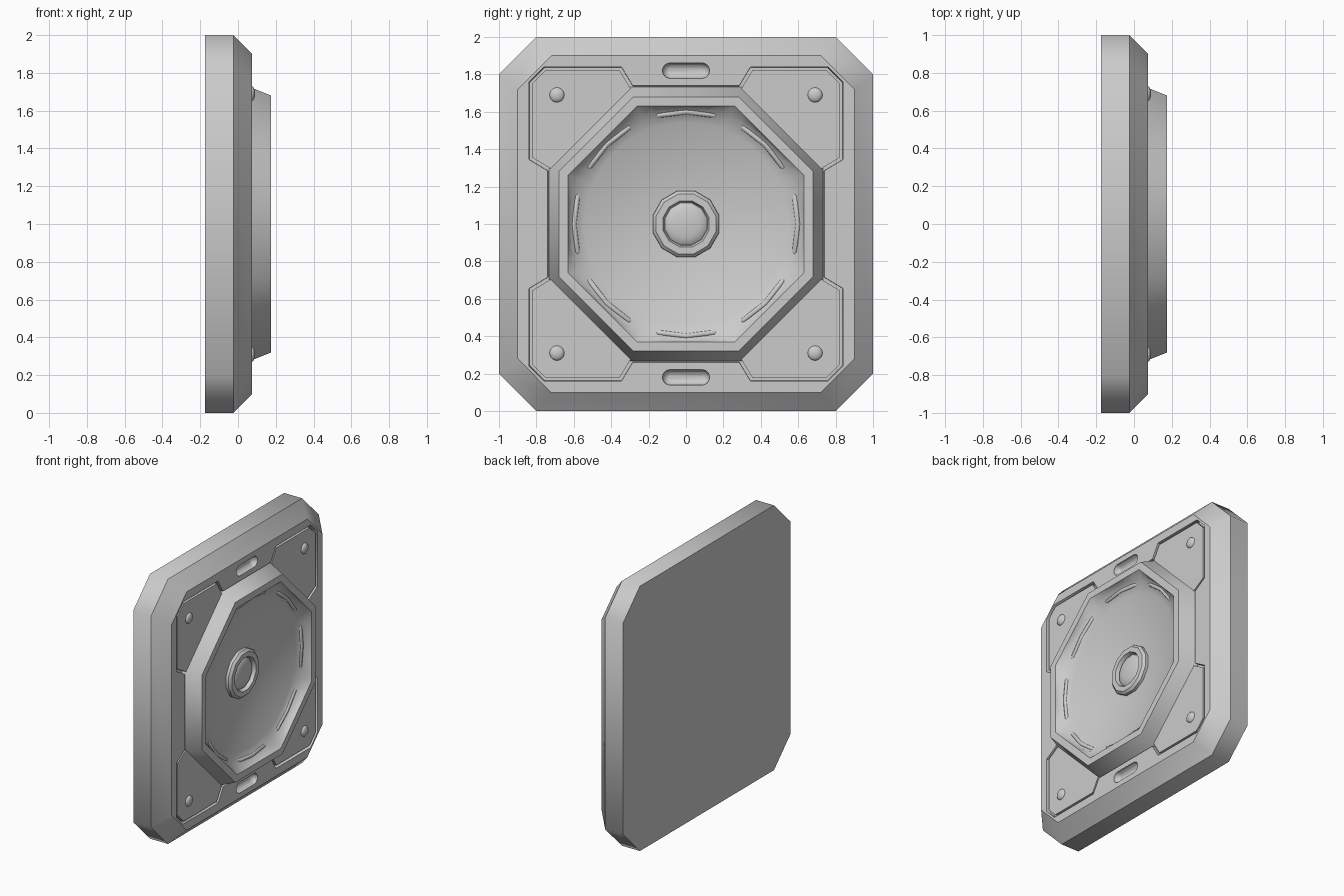
import bpy, bmesh, math
from math import sin, cos, pi, radians

old = bpy.data.objects.get("Cube")
if old:
    bpy.data.objects.remove(old)

grey = bpy.data.materials.new("light grey")
grey.use_nodes = True
GREY = (0.6, 0.6, 0.6, 1)
grey.diffuse_color = GREY
grey.node_tree.nodes["Principled BSDF"].inputs["Base Color"].default_value = GREY


def ngon(n, r, phase=0.0):
    return [(r * cos(phase + 2 * pi * i / n), r * sin(phase + 2 * pi * i / n)) for i in range(n)]


def octagon(apothem):
    return ngon(8, apothem / cos(pi / 8), pi / 8)


def scaled(points, s):
    return [(y * s, z * s) for y, z in points]


def four_way(quarter):
    """Mirror a first-quadrant outline into all four quadrants, in order round the loop."""
    top = quarter[::-1] + [(-y, z) for y, z in quarter]
    return top + [(-y, -z) for y, z in top]


def loft(name, rings, caps=(True, True), sharp_rings=True, centre=(0, 0)):
    """Skin outlines (points, x) that lie in the y-z plane, stacked along x."""
    bm = bmesh.new()
    rows = [[bm.verts.new((x, y + centre[0], z + 1 + centre[1])) for y, z in pts] for pts, x in rings]
    n = len(rows[0])
    for a, b in zip(rows, rows[1:]):
        for i in range(n):
            j = (i + 1) % n
            bm.faces.new((a[i], a[j], b[j], b[i]))
    for row, cap in zip((rows[0], rows[-1]), caps):
        if cap:
            bm.faces.new(row)
    if sharp_rings:
        for row in rows:
            for i in range(n):
                e = bm.edges.get((row[i], row[(i + 1) % n]))
                if e:
                    e.smooth = False
    bmesh.ops.recalc_face_normals(bm, faces=bm.faces)
    mesh = bpy.data.meshes.new(name)
    bm.to_mesh(mesh)
    bm.free()
    mesh.materials.append(grey)
    ob = bpy.data.objects.new(name, mesh)
    bpy.context.collection.objects.link(ob)
    return ob


def cut(target, cutter):
    mod = target.modifiers.new("cut", "BOOLEAN")
    mod.operation, mod.object, mod.solver = "DIFFERENCE", cutter, "EXACT"
    deps = bpy.context.evaluated_depsgraph_get()
    mesh = bpy.data.meshes.new_from_object(target.evaluated_get(deps))
    target.modifiers.clear()
    target.data = mesh
    bpy.data.objects.remove(cutter)


def smooth(ob, angle):
    bpy.ops.object.select_all(action="DESELECT")
    ob.select_set(True)
    bpy.context.view_layer.objects.active = ob
    bpy.ops.object.shade_smooth_by_angle(angle=radians(angle))


FACE = 0.075     # front of the plate
FLOOR = 0.045    # bottom of the grooves
RIM = 0.175      # front of the frame

# Chamfered back plate
corner = four_way([(0.8, 1), (1, 0.8)])
plate = loft("back_plate", [(corner, -0.175), (corner, -0.025), (scaled(corner, 0.9), FACE)])

# Shallow recess: four corner bays joined round the middle
bay = four_way([(0.285, 0.74), (0.345, 0.84), (0.76, 0.84), (0.84, 0.76), (0.84, 0.345), (0.74, 0.285)])
cut(plate, loft("recess_cutter", [(scaled(bay, 0.995), FLOOR), (scaled(bay, 1.005), 0.105)]))

# Well that holds the dish
well = octagon(0.66)
cut(plate, loft("well_cutter", [(well, -0.12), (well, 0.12)]))


# Rounded slots above and below the dish
def slot_outline(r):
    arc = [(0.085 + r * cos(a), r * sin(a)) for a in [-pi / 2 + pi * i / 12 for i in range(13)]]
    return arc + [(-y, -z) for y, z in arc]


for side in (1, -1):
    rings = [(slot_outline(0.041 * sin(t)), FACE - 0.041 * cos(t))
             for t in [pi / 2 * i / 6 for i in range(1, 7)]]
    rings.append((slot_outline(0.041), 0.105))
    cut(plate, loft("slot_cutter", rings, sharp_rings=False, centre=(0, 0.82 * side)))
smooth(plate, 46)

# Corner panels and domed studs; the gap round each panel is a groove
panel = [(0.285, 0.705), (0.355, 0.822), (0.752, 0.822), (0.822, 0.752), (0.822, 0.355), (0.705, 0.285)]
for sy in (1, -1):
    for sz in (1, -1):
        outline = [(y * sy, z * sz) for y, z in panel]
        loft("corner_panel", [(outline, FLOOR - 0.01), (outline, FACE - 0.003)])
        stud = loft("corner_stud", [(ngon(20, 0.04 * cos(t)), FACE - 0.004 + 0.02 * sin(t))
                                    for t in [radians(d) for d in (0, 20, 40, 60, 75, 86)]],
                    sharp_rings=False, centre=(0.69 * sy, 0.69 * sz))
        smooth(stud, 40)

# Raised octagonal frame
frame = loft("dish_frame", [(octagon(0.736), 0.035), (octagon(0.68), RIM), (octagon(0.63), RIM)],
             caps=(False, False))
smooth(frame, 50)

# Concave dish, blended from the octagonal rim to a circle
N = 64
DISH_R = 0.62


def dish_x(r):
    return 0.015 + 0.11 * (r / DISH_R) ** 2


rim = []
for i in range(N):
    a = 2 * pi * i / N
    off = (a + pi / 8) % (pi / 4) - pi / 8
    r = 0.63 / cos(off)
    rim.append((r * cos(a), r * sin(a)))
rings = [(rim, RIM)] + [(ngon(N, DISH_R * k / 8), dish_x(DISH_R * k / 8)) for k in range(8, 0, -1)]
dish = loft("dish", rings, caps=(False, True), sharp_rings=False)
# Normals of the open bowl face the front
if sum(p.normal.x for p in dish.data.polygons) < 0:
    dish.data.flip_normals()
smooth(dish, 60)

# Centre hub ring and low dome
hub = loft("hub_ring", [(ngon(12, r, pi / 12), x) for r, x in
                        [(0.185, -0.01), (0.182, 0.045), (0.165, 0.062), (0.128, 0.062), (0.118, 0.035)]])
smooth(hub, 35)
dome = loft("hub_dome", [(ngon(12, 0.116 * cos(t), pi / 12), 0.035 + 0.022 * sin(t))
                         for t in [radians(d) for d in (0, 25, 50, 70, 85)]], sharp_rings=False)
smooth(dome, 40)

# Eight bent ribs, mostly sunk into the dish edge
RIB_R = 0.6
for k in range(8):
    curve = bpy.data.curves.new("dish_rib", "CURVE")
    curve.dimensions = "3D"
    curve.bevel_depth = 0.015
    curve.bevel_resolution = 2
    curve.use_fill_caps = True
    line = curve.splines.new("POLY")
    line.points.add(4)
    for p, (d, thick) in zip(line.points, [(-15.5, 0.6), (-14.5, 1), (0, 1), (14.5, 1), (15.5, 0.6)]):
        a = radians(45 * k + d)
        p.co = (dish_x(RIB_R) - 0.008, RIB_R * cos(a), 1 + RIB_R * sin(a), 1)
        p.radius = thick
    curve.materials.append(grey)
    rib = bpy.data.objects.new("dish_rib", curve)
    bpy.context.collection.objects.link(rib)
